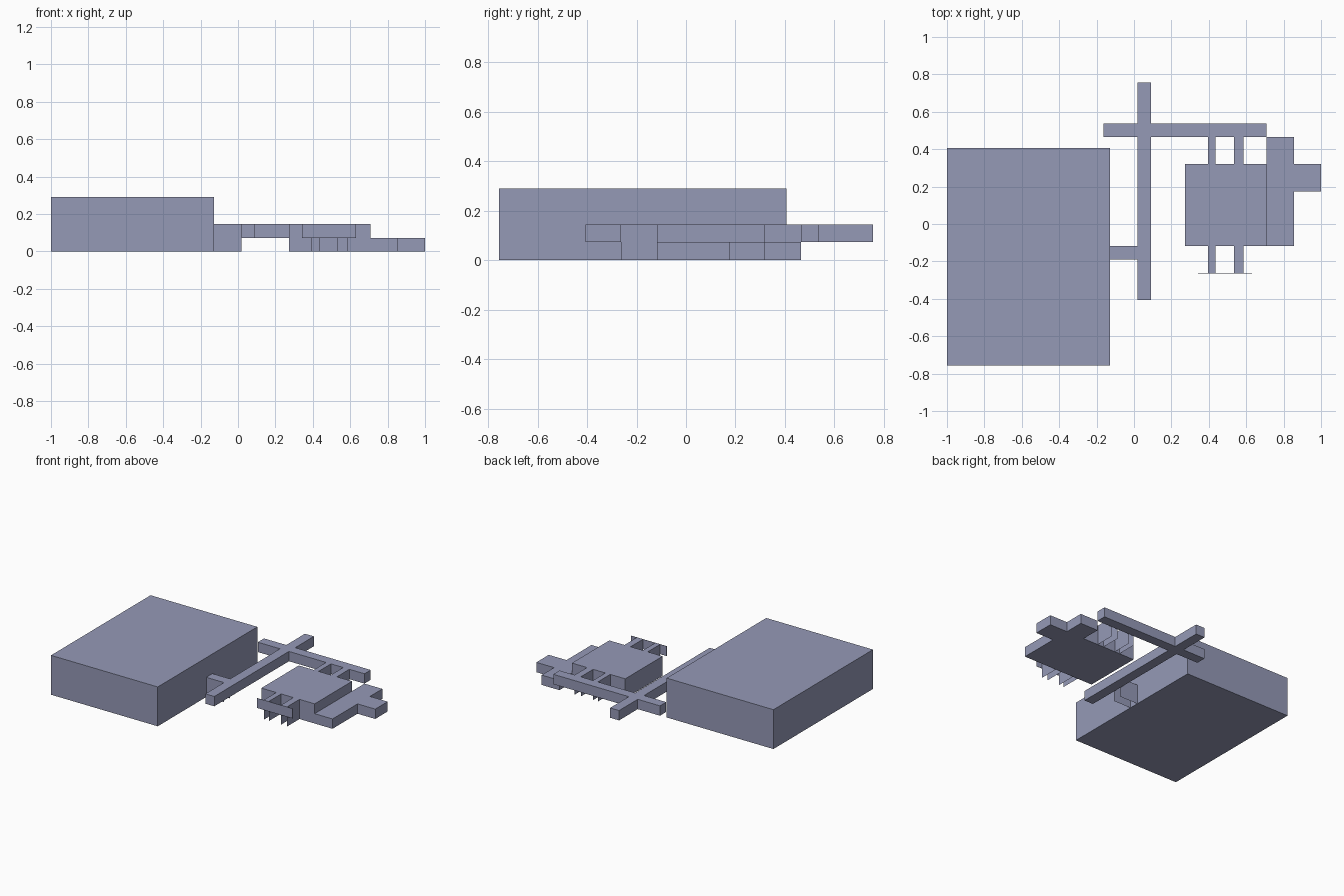
import bpy, bmesh

if "Cube" in bpy.data.objects:
    bpy.data.objects.remove(bpy.data.objects["Cube"])

U = 2 / 27.5  # basic block size of the model

mat = bpy.data.materials.new("slate_blue")
mat.diffuse_color = (0.30, 0.32, 0.47, 1)
mat.use_nodes = True
mat.node_tree.nodes["Principled BSDF"].inputs["Base Color"].default_value = mat.diffuse_color


def finish(name, bm):
    me = bpy.data.meshes.new(name)
    bm.to_mesh(me)
    bm.free()
    me.materials.append(mat)
    ob = bpy.data.objects.new(name, me)
    bpy.context.collection.objects.link(ob)
    return ob


def box_bm(x, y, z):
    """Box from (min, max) pairs."""
    bm = bmesh.new()
    bmesh.ops.create_cube(bm, size=1)
    for v in bm.verts:
        v.co = [r[0] if c < 0 else r[1] for c, r in zip(v.co, (x, y, z))]
    bm.normal_update()
    return bm


def box(name, x, y, z):
    return finish(name, box_bm(x, y, z))


def channel(name, x, y, z, axis):
    """Open channel: two side walls and a top, open at both ends and below."""
    bm = box_bm(x, y, z)
    drop = [f for f in bm.faces if abs(f.normal[axis]) > 0.5 or f.normal.z < -0.5]
    bmesh.ops.delete(bm, geom=drop, context='FACES')
    return finish(name, bm)


low, high, full = (0, U), (U, 2 * U), (0, 2 * U)

# Large block, with the channel that joins it to the long rail
box("large_block", (-1, -0.127), (-0.756, 0.407), (0, 4 * U))
channel("block_connector", (-0.127, 0.018), (-0.189, -0.117), full, 0)

# Crossing rails
box("long_rail", (0.018, 0.091), (-0.407, 0.756), high)
box("cross_rail_left", (-0.164, 0.018), (0.465, 0.538), high)
box("cross_rail_right", (0.091, 0.709), (0.465, 0.538), high)

# Square body, its front wall open where the front channels enter
legs = ((0.395, 0.435), (0.535, 0.585))
bm = box_bm((0.273, 0.709), (-0.117, 0.32), full)
for pair in legs:
    for cut in pair:
        bmesh.ops.bisect_plane(bm, geom=bm.verts[:] + bm.edges[:] + bm.faces[:],
                               plane_co=(cut, 0, 0), plane_no=(1, 0, 0))
bm.normal_update()
gaps = [f for f in bm.faces if f.normal.y < -0.5 and
        any(a < f.calc_center_median().x < b for a, b in legs)]
bmesh.ops.delete(bm, geom=gaps, context='FACES')
finish("square_body", bm)

# Channels in front of and behind the body
for i, pair in enumerate(legs, 1):
    channel(f"front_channel_{i}", pair, (-0.262, -0.117), full, 1)
    channel(f"rear_channel_{i}", pair, (0.32, 0.465), full, 1)

# Thin plate across the front channels
box("front_plate", (0.342, 0.632), (-0.264, -0.262), high)

# Low step and end tab on the right
box("side_step", (0.709, 0.855), (-0.117, 0.465), low)
box("end_tab", (0.855, 1.0), (0.175, 0.32), low)
